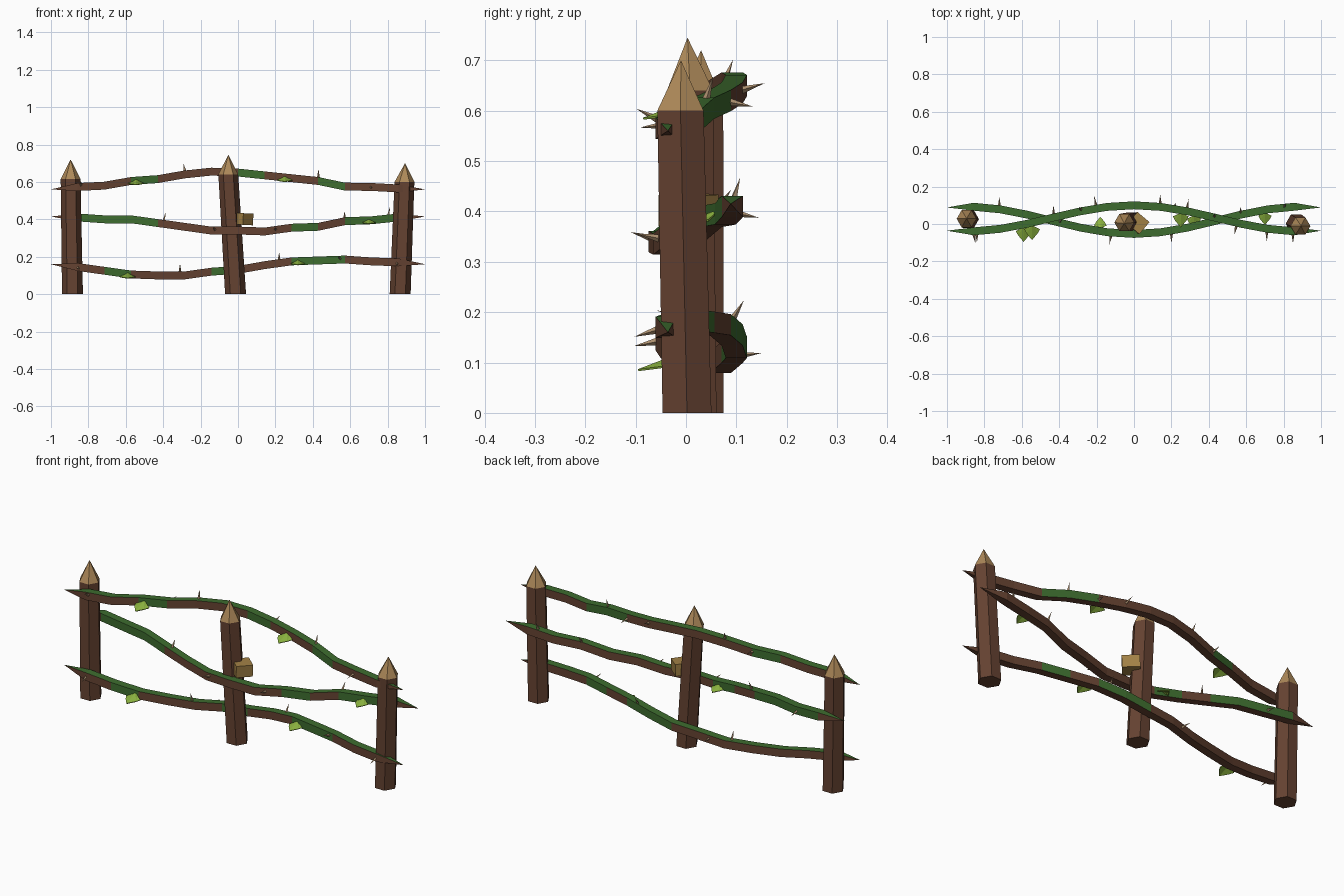
import bpy, bmesh, math
from mathutils import Vector, Matrix

cube = bpy.data.objects.get("Cube")
if cube:
    bpy.data.objects.remove(cube, do_unlink=True)


def material(name, rgb):
    m = bpy.data.materials.new(name)
    m.use_nodes = True
    m.diffuse_color = (*rgb, 1)
    m.node_tree.nodes["Principled BSDF"].inputs["Base Color"].default_value = (*rgb, 1)
    return m


BARK = material("bark brown", (0.13, 0.055, 0.031))
MOSS = material("moss green", (0.047, 0.15, 0.028))
CUT = material("cut wood", (0.42, 0.25, 0.10))
PLANK = material("pale plank", (0.36, 0.22, 0.06))
LEAF = material("leaf green", (0.26, 0.45, 0.05))
THORN = material("thorn tan", (0.42, 0.28, 0.16))


def finish(name, bm, mats):
    bmesh.ops.recalc_face_normals(bm, faces=bm.faces)
    mesh = bpy.data.meshes.new(name)
    bm.to_mesh(mesh)
    bm.free()
    for m in mats:
        mesh.materials.append(m)
    ob = bpy.data.objects.new(name, mesh)
    bpy.context.collection.objects.link(ob)
    return ob


# Hexagonal posts with sharpened tips
def post(name, foot, top, tip):
    bm = bmesh.new()
    rings = []
    for centre, r in ((foot, 0.056), (top, 0.053)):
        rings.append([bm.verts.new(Vector(centre) + Vector((r * math.cos(a), r * math.sin(a), 0)))
                      for a in (k * math.pi / 3 for k in range(6))])
    apex = bm.verts.new(tip)
    bm.faces.new(rings[0])
    for k in range(6):
        n = (k + 1) % 6
        bm.faces.new((rings[0][k], rings[0][n], rings[1][n], rings[1][k]))
        bm.faces.new((rings[1][k], rings[1][n], apex)).material_index = 1
    finish(name, bm, [BARK, CUT])


post("right_post", (-0.885, 0.026, 0), (-0.895, 0.028, 0.615), (-0.895, 0.03, 0.72))
post("middle_post", (-0.013, 0.012, 0), (-0.052, 0.008, 0.64), (-0.052, 0.003, 0.745))
post("left_post", (0.867, 0.002, 0), (0.89, -0.011, 0.6), (0.893, -0.01, 0.70))

# Plank block nailed to the middle post
bm = bmesh.new()
bmesh.ops.create_cube(bm, size=1, matrix=Matrix.Translation((0.022, 0.005, 0.402))
                      @ Matrix.Rotation(math.radians(3), 4, "Y")
                      @ Matrix.Rotation(math.radians(50), 4, "Z")
                      @ Matrix.Diagonal((0.084, 0.084, 0.062, 1)))
finish("plank_block", bm, [PLANK])

# Vines: heights at equal steps along x, weave direction, mossy front and back segments
VINES = {
    "top_vine": ((0.56, 0.573, 0.58, 0.605, 0.615, 0.64, 0.655, 0.65, 0.635, 0.62,
                  0.605, 0.575, 0.573, 0.565, 0.56), 1, {-4, 0, 3}, {-4, 2, 3}),
    "middle_vine": ((0.415, 0.41, 0.40, 0.40, 0.38, 0.36, 0.34, 0.34, 0.335, 0.355,
                     0.36, 0.39, 0.395, 0.41, 0.415), -1, {-6, -5, -4, 2, 4, 5}, {-6, -5, -4, -2}),
    "bottom_vine": ((0.16, 0.145, 0.125, 0.105, 0.10, 0.10, 0.12, 0.13, 0.155, 0.175,
                     0.18, 0.185, 0.175, 0.17, 0.16), 1, {-5, -1, 2, 3}, {0, 1, 3}),
}
HALF = 0.021


def weave(x, side):
    wave = math.cos(math.pi * x / 0.9)
    return 0.03 + 0.07 * wave if side > 0 else 0.02 - 0.073 * wave


def on_vine(name, x):
    heights, side = VINES[name][:2]
    t = min(max((x + 1) * 7, 0), 13.99)
    i = int(t)
    z = heights[i] + (heights[i + 1] - heights[i]) * (t - i)
    return Vector((x, weave(x, side), z))


def vine(name):
    heights, side, front, back = VINES[name]
    bm = bmesh.new()
    rings = []
    for i in range(-7, 8):
        p = on_vine(name, i / 7)
        if abs(i) == 7:
            rings.append([bm.verts.new(p)] * 4)
        else:
            rings.append([bm.verts.new(p + Vector((0, a * HALF, b * HALF)))
                          for a, b in ((-1, -1), (-1, 1), (1, 1), (1, -1))])
    # sides in order: front, top, back, underside
    for i, (a, b) in enumerate(zip(rings, rings[1:])):
        mossy = (i - 7 in front, True, i - 7 in back, False)
        for k in range(4):
            n = (k + 1) % 4
            f = bm.faces.new(list(dict.fromkeys((a[k], a[n], b[n], b[k]))))
            f.material_index = int(mossy[k])
    finish(name, bm, [BARK, MOSS])


for vine_name in VINES:
    vine(vine_name)


# Thorns: four-sided spikes growing out of a vine
def thorn(vine_name, x, direction, length=0.05):
    d = Vector(direction).normalized()
    bm = bmesh.new()
    start = on_vine(vine_name, x) + d * (HALF - 0.004)
    turn = d.to_track_quat("Z", "Y").to_matrix().to_4x4()
    bmesh.ops.create_cone(bm, cap_ends=True, segments=4, radius1=0.008, radius2=0, depth=length,
                          matrix=Matrix.Translation(start + d * length / 2) @ turn)
    finish("thorn", bm, [THORN])


for x, d in ((-0.84, (0, -1, 0.5)), (-0.28, (-0.2, 0.4, 1)), (-0.43, (0, 1, 0.2)),
             (0.14, (0, 1, 0.3)), (0.28, (0.2, 1, -0.2)), (0.43, (0, 0.3, 1)), (0.71, (0, -1, -0.1))):
    thorn("top_vine", x, d)
for x, d in ((-0.72, (0, 1, -0.2)), (-0.4, (0.2, 0.3, 1)), (-0.12, (-0.2, -1, 0.3)),
             (0.2, (0, -1, 0.2)), (0.57, (0, 0.6, 0.8)), (0.8, (0.2, 0.3, 1))):
    thorn("middle_vine", x, d)
for x, d in ((-0.86, (0.2, -1, -0.2)), (-0.31, (0, -0.3, 1)), (-0.2, (-0.2, 1, 0.1)),
             (0.22, (0, 0.6, 1)), (0.55, (-0.2, -1, 0.3)), (0.85, (0, -1, -0.3))):
    thorn("bottom_vine", x, d)


# Leaves: folded along the midrib, with a pointed lobe either side, drooping outward
def leaf(vine_name, x, facing, size):
    outline = ((0.012, 0.005), (0.042, 0.02), (0.03, 0.042))
    bm = bmesh.new()
    base, tip = bm.verts.new((0, 0, 0.004)), bm.verts.new((0, 0.078, -0.026))
    for s in (-1, 1):
        lobe = [bm.verts.new((s * w, v, -0.3 * v - 0.3 * w)) for w, v in outline]
        bm.faces.new([base] + lobe + [tip])
    bmesh.ops.triangulate(bm, faces=bm.faces)
    p = on_vine(vine_name, x) + Vector((0, facing * (HALF - 0.006), 0.005))
    turn = Matrix.Rotation(math.pi if facing < 0 else 0, 4, "Z")
    bm.transform(Matrix.Translation(p) @ turn @ Matrix.Scale(size, 4))
    ob = finish("leaf", bm, [LEAF])
    ob.modifiers.new("thickness", "SOLIDIFY").thickness = 0.004


for args in (("top_vine", -0.545, -1, 1), ("bottom_vine", -0.59, -1, 1),
             ("top_vine", 0.25, -1, 1), ("bottom_vine", 0.32, -1, 0.9),
             ("middle_vine", 0.70, -1, 0.85), ("middle_vine", -0.18, 1, 0.8)):
    leaf(*args)
